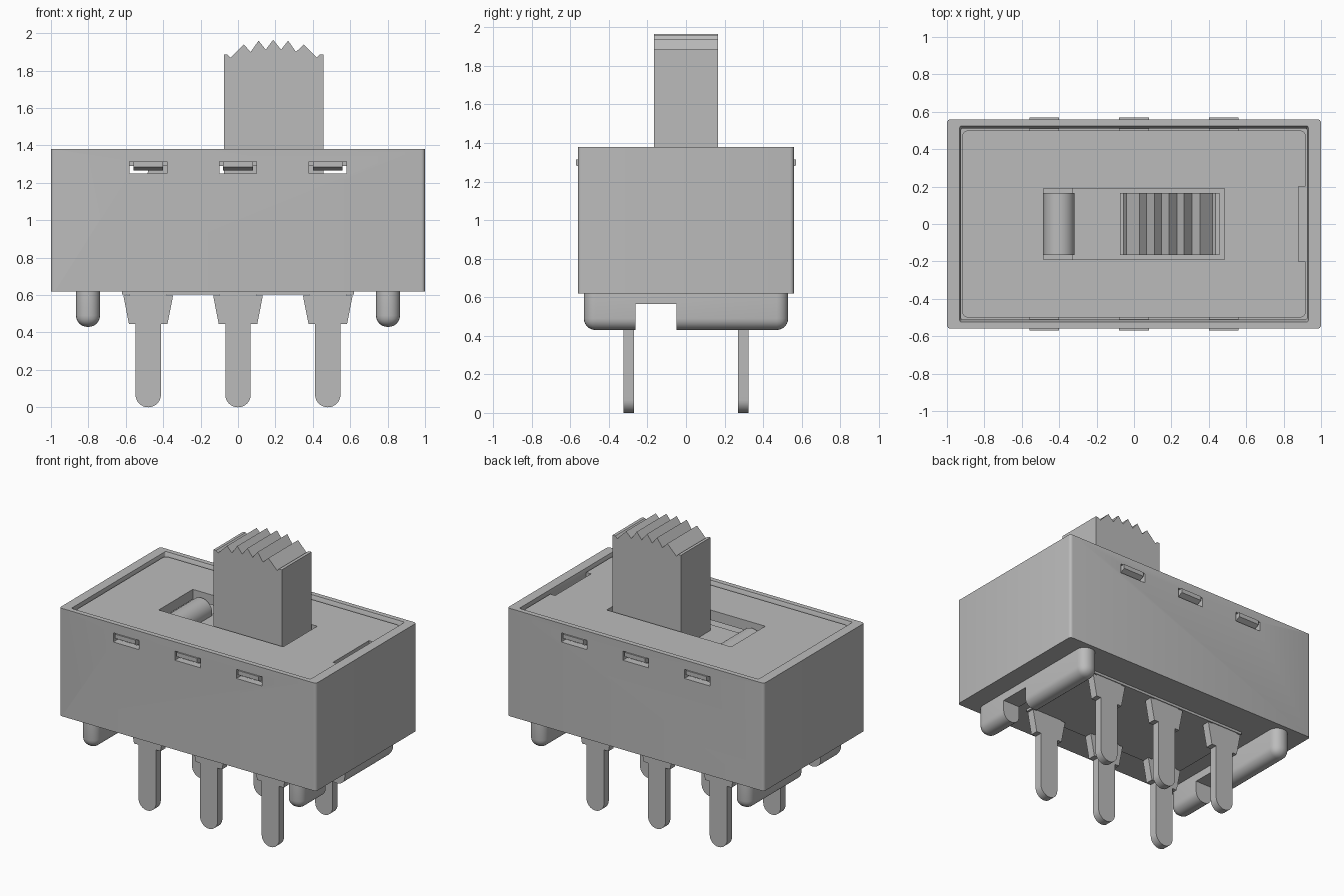
import bpy, bmesh, math
from mathutils import Vector

cube = bpy.data.objects.get("Cube")
if cube:
    bpy.data.objects.remove(cube, do_unlink=True)

# One plain grey for everything
grey = bpy.data.materials.new("plain_grey")
grey.use_nodes = True
COL = (0.5, 0.5, 0.5, 1)
grey.diffuse_color = COL
grey.node_tree.nodes["Principled BSDF"].inputs["Base Color"].default_value = COL


def finish(name, bm, smooth=True):
    bmesh.ops.recalc_face_normals(bm, faces=bm.faces)
    me = bpy.data.meshes.new(name)
    bm.to_mesh(me)
    bm.free()
    me.materials.append(grey)
    ob = bpy.data.objects.new(name, me)
    bpy.context.collection.objects.link(ob)
    if smooth:
        activate(ob)
        bpy.ops.object.shade_smooth_by_angle(angle=math.radians(35))
    return ob


def activate(ob):
    bpy.ops.object.select_all(action='DESELECT')
    ob.select_set(True)
    bpy.context.view_layer.objects.active = ob


def box(name, lo, hi, bevel=0, segments=6):
    bm = bmesh.new()
    bmesh.ops.create_cube(bm, size=1)
    for v in bm.verts:
        v.co = Vector([(a + b) / 2 + c * (b - a) for a, b, c in zip(lo, hi, v.co)])
    if bevel:
        bmesh.ops.bevel(bm, geom=bm.edges[:], offset=bevel, segments=segments,
                        profile=0.5, affect='EDGES')
    return finish(name, bm, bevel > 0)


def slab(name, pts, y0, y1):
    """Extrude an x-z outline along y."""
    bm = bmesh.new()
    face = bm.faces.new([bm.verts.new((x, y0, z)) for x, z in pts])
    new = bmesh.ops.extrude_face_region(bm, geom=[face])["geom"]
    bmesh.ops.translate(bm, vec=(0, y1 - y0, 0),
                        verts=[g for g in new if isinstance(g, bmesh.types.BMVert)])
    return finish(name, bm)


def loft(name, rings):
    """Join rounded rectangles (half x, half y, radius, z) and cap both ends."""
    bm = bmesh.new()
    loops = []
    for hx, hy, r, z in rings:
        loop = []
        for q, (sx, sy) in enumerate([(1, 1), (-1, 1), (-1, -1), (1, -1)]):
            for k in range(5):
                a = math.radians(90 * q + 22.5 * k)
                loop.append(bm.verts.new((sx * (hx - r) + r * math.cos(a),
                                          sy * (hy - r) + r * math.sin(a), z)))
        loops.append(loop)
    n = len(loops[0])
    for a, b in zip(loops, loops[1:]):
        for i in range(n):
            j = (i + 1) % n
            bm.faces.new((a[i], a[j], b[j], b[i]))
    bm.faces.new(loops[0])
    bm.faces.new(loops[-1])
    return finish(name, bm)


def cut(ob, lo, hi):
    cutter = box("cutter", lo, hi)
    cutter.hide_render = True
    activate(ob)
    mod = ob.modifiers.new("cut", 'BOOLEAN')
    mod.operation = 'DIFFERENCE'
    mod.solver = 'EXACT'
    mod.object = cutter
    # The cut must run on the raw mesh, ahead of the shading modifier if any
    bpy.ops.object.modifier_move_to_index(modifier="cut", index=0)
    bpy.ops.object.modifier_apply(modifier="cut")
    bpy.data.objects.remove(cutter, do_unlink=True)


COLUMNS = (-0.48, 0, 0.48)

# Housing: an open tray with a sloping inner rim
housing = loft("housing", [(1, 0.56, 0.02, 0.62), (1, 0.56, 0.02, 1.38),
                           (0.932, 0.525, 0.01, 1.38), (0.925, 0.51, 0.01, 1.34),
                           (0.925, 0.51, 0.01, 1.14)])

# Latch windows in both long walls, with lid tabs poking through
for x in COLUMNS:
    for s, side in ((-1, "front"), (1, "back")):
        ys = sorted((s * 0.48, s * 0.6))
        cut(housing, (x - 0.1, ys[0], 1.25), (x + 0.1, ys[1], 1.315))
        bm = bmesh.new()
        prof = [(0.48, 1.315), (0.57, 1.315), (0.57, 1.285), (0.53, 1.265), (0.48, 1.265)]
        ends = [[bm.verts.new((x + d, s * y, z)) for y, z in prof] for d in (-0.08, 0.08)]
        for e in ends:
            bm.faces.new(e)
        for i in range(5):
            j = (i + 1) % 5
            bm.faces.new((ends[0][i], ends[0][j], ends[1][j], ends[1][i]))
        finish(side + "_latch_tab", bm, False)

# Lid with the travel slot and a notch at one end
lid = loft("lid", [(0.918, 0.5, 0.03, 1.29), (0.918, 0.5, 0.03, 1.36)])
cut(lid, (-0.485, -0.19, 1.2), (0.485, 0.19, 1.5))
cut(lid, (0.88, -0.2, 1.2), (1.0, 0.2, 1.5))

# Slider: stem with a ridged, domed top
ridges = [(-0.075, 1.2), (-0.075, 1.885), (-0.055, 1.885), (-0.04, 1.87), (0.03, 1.94),
          (0.068, 1.9), (0.11, 1.96), (0.148, 1.912), (0.188, 1.965), (0.23, 1.912),
          (0.268, 1.96), (0.31, 1.9), (0.352, 1.94), (0.42, 1.87), (0.435, 1.885),
          (0.457, 1.885), (0.457, 1.2)]
slab("slider_stem", ridges, -0.165, 0.165)
box("slider_base", (-0.33, -0.24, 1.13), (0.6, 0.24, 1.23))

# Rounded detent bar lying in the empty end of the slot
arc = [(-0.4 + 0.083 * math.cos(math.pi * k / 16), 1.25 + 0.083 * math.sin(math.pi * k / 16))
       for k in range(17)]
slab("detent_bar", [(-0.317, 1.13)] + arc + [(-0.483, 1.13)], -0.165, 0.165)

# Rounded feet under each end, each with a notch
for x, side in ((-0.802, "right"), (0.802, "left")):
    foot = box(side + "_foot", (x - 0.064, -0.53, 0.43), (x + 0.064, 0.53, 0.72), 0.06)
    cut(foot, (x - 0.1, -0.262, 0.3), (x + 0.1, -0.048, 0.565))

# Base plate under the housing
box("base_plate", (-0.62, -0.33, 0.603), (0.62, 0.33, 0.65))

# Six terminals: shouldered blades with round tips
half = [(0.1, 0.64), (0.1, 0.598), (0.133, 0.598), (0.103, 0.445), (0.068, 0.445)]
tip = [(0.068 * math.cos(math.pi * k / 16), 0.068 - 0.068 * math.sin(math.pi * k / 16))
       for k in range(17)]
outline = half + tip + [(-x, z) for x, z in reversed(half)]
for cx in COLUMNS:
    for y, side in ((-0.298, "front"), (0.298, "back")):
        slab(side + "_terminal", [(cx + x, z) for x, z in outline], y - 0.027, y + 0.027)
